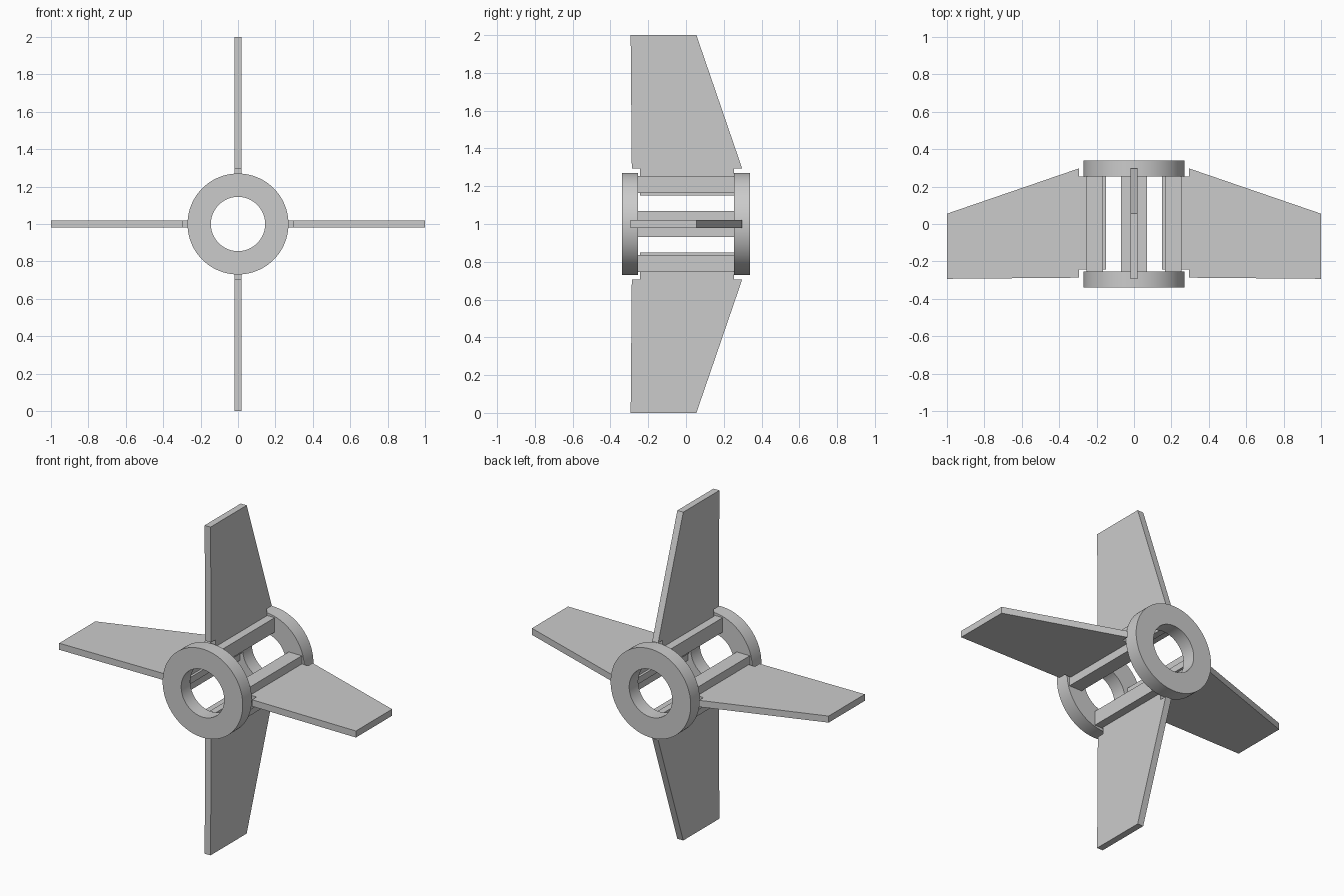
import bpy, bmesh, math
from mathutils import Matrix, Vector

if "Cube" in bpy.data.objects:
    bpy.data.objects.remove(bpy.data.objects["Cube"])

CENTRE = Matrix.Translation((0, 0, 1))


def finish(name, bm, matrix):
    bmesh.ops.recalc_face_normals(bm, faces=bm.faces)
    me = bpy.data.meshes.new(name)
    bm.to_mesh(me)
    bm.free()
    me.transform(matrix)
    ob = bpy.data.objects.new(name, me)
    bpy.context.collection.objects.link(ob)
    return ob


def extruded(name, points, offset, matrix):
    """Closed profile pushed along an offset vector."""
    bm = bmesh.new()
    face = bm.faces.new([bm.verts.new(p) for p in points])
    res = bmesh.ops.extrude_face_region(bm, geom=[face], use_keep_orig=True)
    verts = [g for g in res["geom"] if isinstance(g, bmesh.types.BMVert)]
    bmesh.ops.translate(bm, verts=verts, vec=Vector(offset))
    return finish(name, bm, matrix)


def ring(name, y0, y1, inner=0.145, outer=0.27, sides=96):
    """Rectangular section swept round the y axis."""
    bm = bmesh.new()
    section = [(inner, y0), (outer, y0), (outer, y1), (inner, y1)]
    loops = []
    for i in range(sides):
        a = 2 * math.pi * i / sides
        loops.append([bm.verts.new((r * math.cos(a), y, r * math.sin(a))) for r, y in section])
    for i in range(sides):
        p, q = loops[i], loops[(i + 1) % sides]
        for k in range(4):
            bm.faces.new((p[k], p[(k + 1) % 4], q[(k + 1) % 4], q[k]))
    ob = finish(name, bm, CENTRE)
    bpy.ops.object.select_all(action='DESELECT')
    bpy.context.view_layer.objects.active = ob
    ob.select_set(True)
    bpy.ops.object.shade_smooth_by_angle(angle=math.radians(30))


# End rings
ring("front_ring", -0.34, -0.253)
ring("rear_ring", 0.253, 0.34)

# Fin outline as (y, radius), with a narrower tang between the rings
fin = [(-0.243, 0.15), (-0.243, 0.295), (-0.287, 0.295), (-0.293, 1.0),
       (0.055, 1.0), (0.297, 0.295), (0.253, 0.295), (0.253, 0.15)]
# Connecting bar section as (x, radius)
bar = [(-0.07, 0.165), (0.07, 0.165), (0.07, 0.253), (-0.07, 0.253)]

for i, side in enumerate(("top", "right", "bottom", "left")):
    m = CENTRE @ Matrix.Rotation(i * math.pi / 2, 4, 'Y')
    extruded(side + "_fin", [(-0.02, y, r) for y, r in fin], (0.04, 0, 0), m)
    extruded(side + "_bar", [(x, -0.255, r) for x, r in bar], (0, 0.51, 0), m)
